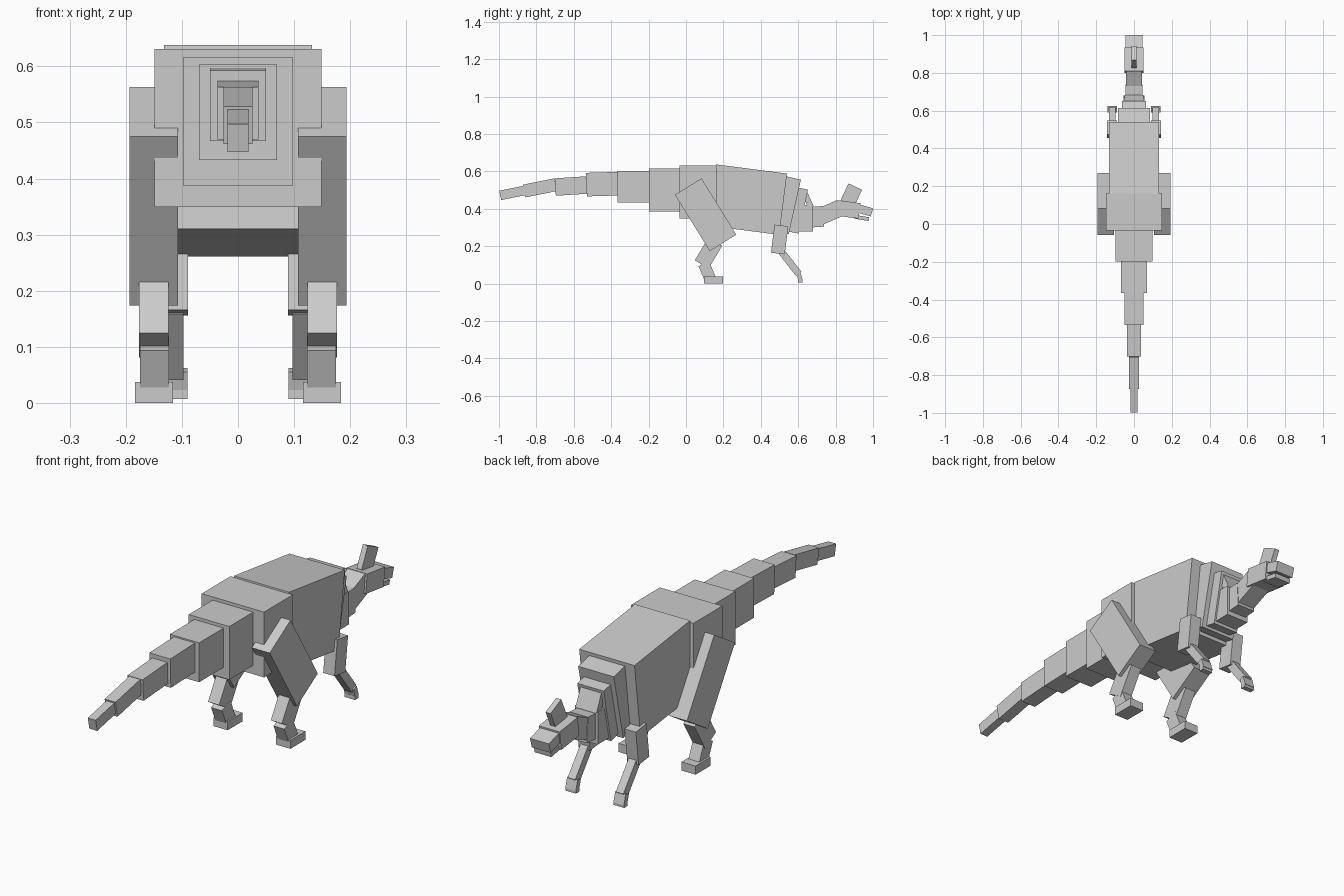
import bpy
from math import atan2, hypot
from mathutils import Matrix


def beam(name, start, end, height, half_width, x=0):
    """Box along a side-view centre line from start to end, given as (y, z)."""
    dy, dz = end[0] - start[0], end[1] - start[1]
    bpy.ops.mesh.primitive_cube_add(size=1)
    ob = bpy.context.object
    ob.name = name
    ob.data.transform(
        Matrix.Translation((x, (start[0] + end[0]) / 2, (start[1] + end[1]) / 2))
        @ Matrix.Rotation(atan2(dz, dy), 4, 'X')
        @ Matrix.Diagonal((2 * half_width, hypot(dy, dz), height, 1)))


def pair(name, start, end, height, half_width, x):
    """Right and left copies of a limb part."""
    for side, s in (("right", 1), ("left", -1)):
        beam(f"{name}_{side}", start, end, height, half_width, s * x)


# Tail: segments shrink by a constant ratio; each has a centre height and droop
tail = [(.502, 0), (.518, 0), (.532, .005), (.522, .011), (.512, .034), (.485, .026)]
for i, (z, droop) in enumerate(tail):
    y = -.03 - .167 * i
    beam(f"tail_{i + 1}", (max(y - .168, -.993), z - droop / 2), (y, z + droop / 2),
         .23 * .74 ** i, .097 * .72 ** i)

# Trunk
beam("pelvis", (-.035, .49), (.162, .49), .282, .149)
beam("torso", (.139, .474), (.519, .425), .33, .132)
beam("chest", (.506, .428), (.582, .411), .297, .085)

# Neck
beam("neck_base", (.57, .397), (.627, .385), .24, .063)
beam("neck_link", (.635, .484), (.668, .41), .03, .05)
beam("neck_1", (.6, .35), (.68, .35), .14, .055)
beam("neck_2", (.66, .355), (.735, .36), .11, .044)
beam("neck_3", (.715, .357), (.825, .405), .09, .042)

# Head
beam("skull", (.805, .405), (.928, .389), .083, .05)
beam("snout", (.915, .404), (.994, .381), .045, .045)
beam("jaw", (.9, .358), (.978, .345), .02, .04)
beam("crest", (.863, .43), (.905, .519), .08, .012)

# Hind legs
pair("thigh", (.012, .519), (.198, .218), .167, .043, .15)
pair("shin", (.157, .225), (.084, .103), .086, .0265, .15)
pair("ankle", (.095, .106), (.13, .025), .062, .026, .149)
pair("foot", (.095, .0185), (.197, .0185), .037, .034, .15)

# Forelimbs
pair("upper_arm", (.51, .311), (.491, .161), .074, .027, .116)
pair("forearm", (.511, .17), (.603, .052), .037, .018, .115)
pair("hand", (.6, .059), (.613, .016), .023, .025, .115)
pair("fingers", (.598, .015), (.622, .015), .016, .025, .115)
